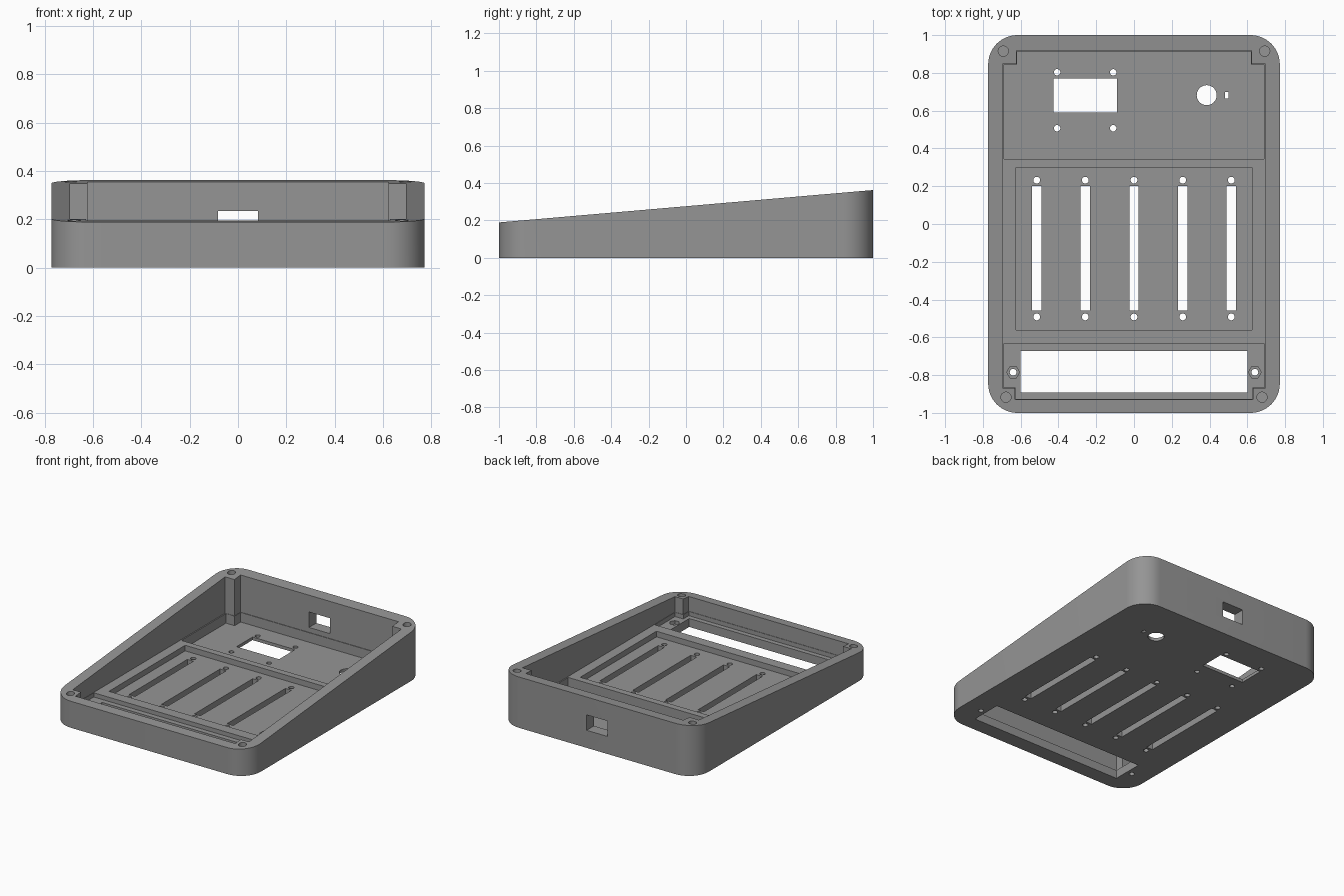
import bpy, bmesh, math

if "Cube" in bpy.data.objects:
    bpy.data.objects.remove(bpy.data.objects["Cube"])

grey = bpy.data.materials.new("plain grey")
grey.diffuse_color = (0.3, 0.3, 0.3, 1)
grey.use_nodes = True
grey.node_tree.nodes["Principled BSDF"].inputs["Base Color"].default_value = grey.diffuse_color


def slope(y):
    """Height of the slanted rim at depth y."""
    return 0.2755 + 0.0865 * y


def prism(bm, pts, z0, z1):
    """Extrude an outline; z1 may be a height or a function of y."""
    top_z = z1 if callable(z1) else (lambda y: z1)
    lo = [bm.verts.new((x, y, z0)) for x, y in pts]
    hi = [bm.verts.new((x, y, top_z(y))) for x, y in pts]
    n = len(pts)
    bm.faces.new(lo[::-1])
    bm.faces.new(hi)
    for i in range(n):
        j = (i + 1) % n
        bm.faces.new((lo[i], lo[j], hi[j], hi[i]))


def rect(x0, x1, y0, y1):
    return [(x0, y0), (x1, y0), (x1, y1), (x0, y1)]


def circle(x, y, r, n=24):
    return [(x + r * math.cos(2 * math.pi * i / n),
             y + r * math.sin(2 * math.pi * i / n)) for i in range(n)]


def rounded(w, d, r, seg=14):
    pts = []
    for k, (sx, sy) in enumerate([(1, 1), (-1, 1), (-1, -1), (1, -1)]):
        for i in range(seg + 1):
            a = math.pi / 2 * (k + i / seg)
            pts.append((sx * (w - r) + r * math.cos(a), sy * (d - r) + r * math.sin(a)))
    return pts


def make(name, shapes):
    bm = bmesh.new()
    for s in shapes:
        prism(bm, *s)
    bmesh.ops.recalc_face_normals(bm, faces=bm.faces)
    me = bpy.data.meshes.new(name)
    bm.to_mesh(me)
    bm.free()
    me.materials.append(grey)
    ob = bpy.data.objects.new(name, me)
    bpy.context.collection.objects.link(ob)
    return ob


def cut(ob, shapes):
    """Subtract a set of separate prisms from the object."""
    cutter = make("cutter", shapes)
    cutter.hide_render = True
    mod = ob.modifiers.new("cut", "BOOLEAN")
    mod.operation, mod.solver, mod.object = "DIFFERENCE", "EXACT", cutter
    bpy.context.view_layer.objects.active = ob
    bpy.ops.object.modifier_apply(modifier=mod.name)
    bpy.data.objects.remove(cutter)


# Wedge-shaped case with rounded corners
case = make("case", [(rounded(0.772, 1.0, 0.155), 0.0, slope)])

# Main cavity, leaving a square post in each corner
cut(case, [([(-0.63, -0.93), (0.63, -0.93), (0.63, -0.868), (0.695, -0.868),
             (0.695, 0.848), (0.622, 0.848), (0.622, 0.918), (-0.622, 0.918),
             (-0.622, 0.848), (-0.695, 0.848), (-0.695, -0.868), (-0.63, -0.868)],
            0.09, 0.6)])

# Floor pockets: rear panel, slider panel, front bay
cut(case, [
    ([(-0.687, 0.345), (0.687, 0.345), (0.687, 0.845), (0.619, 0.845), (0.619, 0.914),
      (-0.619, 0.914), (-0.619, 0.845), (-0.687, 0.845)], 0.022, 0.14),
    (rect(-0.625, 0.625, -0.56, 0.298), 0.05, 0.14),
    ([(-0.627, -0.927), (0.627, -0.927), (0.627, -0.865), (0.692, -0.865),
      (0.692, -0.635), (-0.692, -0.635), (-0.692, -0.865), (-0.627, -0.865)], 0.06, 0.14),
])

# Hexagonal nut seats
cut(case, [(circle(s * 0.64, -0.785, 0.034, 6), 0.035, 0.1) for s in (-1, 1)])

# Openings through the floor
LO, HI = -0.1, 0.12
holes = [(rect(-0.6, 0.6, -0.893, -0.672), LO, HI),       # front bay opening
         (rect(-0.425, -0.09, 0.59, 0.77), LO, HI),       # display opening
         (circle(0.385, 0.682, 0.053, 32), LO, HI),       # knob hole
         (rect(0.481, 0.501, 0.665, 0.699), LO, HI)]      # knob key slot
for x in (-0.515, -0.258, 0, 0.258, 0.515):               # slider slots and screws
    holes.append((rect(x - 0.024, x + 0.024, -0.457, 0.2), LO, HI))
    holes += [(circle(x, y, 0.018), LO, HI) for y in (0.232, -0.492)]
for x in (-0.407, -0.11):                                 # display screws
    holes += [(circle(x, y, 0.017), LO, HI) for y in (0.803, 0.507)]
for s in (-1, 1):                                         # bay and corner post screws
    holes.append((circle(s * 0.64, -0.785, 0.018), LO, HI))
    holes.append((circle(s * 0.692, 0.915, 0.027), slope(0.915) - 0.13, 0.6))
    holes.append((circle(s * 0.678, -0.917, 0.027), slope(-0.917) - 0.1, 0.6))
# Cable window in the back wall
holes.append((rect(-0.083, 0.083, 0.88, 1.1), 0.125, 0.235))
cut(case, holes)

bpy.ops.object.select_all(action="DESELECT")
case.select_set(True)
bpy.context.view_layer.objects.active = case
bpy.ops.object.shade_smooth_by_angle(angle=math.radians(30))
